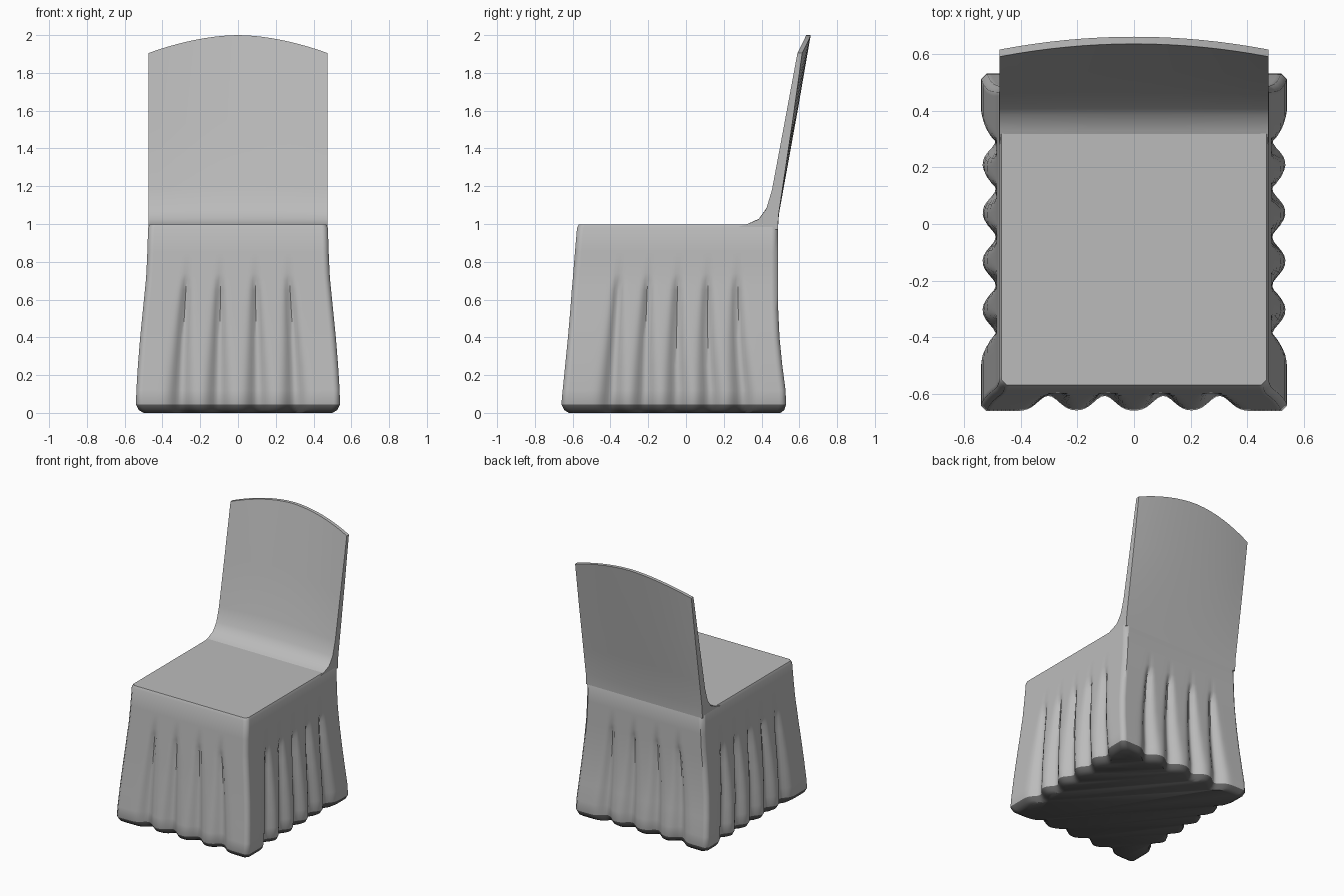
import bpy, bmesh, math

cube = bpy.data.objects.get("Cube")
if cube:
    bpy.data.objects.remove(cube)


def material(name, value):
    mat = bpy.data.materials.new(name)
    mat.use_nodes = True
    colour = (value, value, value, 1)
    mat.diffuse_color = colour
    mat.node_tree.nodes["Principled BSDF"].inputs["Base Color"].default_value = colour
    return mat


FABRIC = material("grey fabric", 0.5)
UNDERSIDE = material("dark underside", 0.12)


def finish(bm, name, mats, angle):
    bmesh.ops.recalc_face_normals(bm, faces=bm.faces)
    mesh = bpy.data.meshes.new(name)
    bm.to_mesh(mesh)
    bm.free()
    for mat in mats:
        mesh.materials.append(mat)
    obj = bpy.data.objects.new(name, mesh)
    bpy.context.collection.objects.link(obj)
    bpy.ops.object.select_all(action="DESELECT")
    obj.select_set(True)
    bpy.context.view_layer.objects.active = obj
    bpy.ops.object.shade_smooth_by_angle(angle=math.radians(angle))
    return obj


def loft(bm, rings):
    """Skin closed rings of points and cap both ends."""
    loops = [[bm.verts.new(p) for p in ring] for ring in rings]
    n = len(loops[0])
    for a, b in zip(loops, loops[1:]):
        for i in range(n):
            j = (i + 1) % n
            bm.faces.new((a[i], a[j], b[j], b[i]))
    bm.faces.new(loops[0])
    bm.faces.new(loops[-1])


# Pleat positions along each side, as fractions of its half length
FRONT_PLEATS = [-0.58, -0.2, 0.2, 0.58]
SIDE_PLEATS = [0.03 + 0.3 * k for k in range(-2, 3)]
PLEAT_TOP = 0.74
STEPS = 72


def pleat_depth(t, half, pleats, z):
    """Inward fold, narrow at its top and opening toward the hem."""
    drop = PLEAT_TOP - z
    if drop <= 0:
        return 0
    fall = drop / PLEAT_TOP
    depth = min(1, drop / 0.08) * (0.022 + 0.034 * fall)
    width = 0.016 + 0.04 * fall
    return depth * sum(math.exp(-((t - p) * half / width) ** 2) for p in pleats)


def skirt_ring(z, half_x, front, back):
    half_y, mid_y = (back - front) / 2, (back + front) / 2
    corner = 0.02
    pts = []
    # Front, left, back and right sides, walked in order
    for side in range(4):
        along, out = (half_x, half_y) if side % 2 == 0 else (half_y, half_x)
        pleats = FRONT_PLEATS if side % 2 == 0 else SIDE_PLEATS
        if side == 3:
            pleats = [-p for p in pleats]
        for i in range(STEPS + 1):
            t = -1 + 2 * i / STEPS
            u = t * (along - corner)
            v = out - pleat_depth(t, along, pleats, z)
            x, y = [(u, -v), (v, u), (-u, v), (-v, -u)][side]
            pts.append((x, y + mid_y, z))
    return pts


# Seat cover with pleated skirt: height, half width, front and back
profile = [
    (0.0, 0.5, -0.62, 0.5), (0.015, 0.525, -0.645, 0.52),
    (0.045, 0.54, -0.66, 0.53), (0.12, 0.538, -0.653, 0.527),
    (0.25, 0.53, -0.64, 0.51), (0.4, 0.518, -0.625, 0.495),
    (0.55, 0.503, -0.612, 0.488), (0.65, 0.493, -0.605, 0.486),
    (0.7, 0.488, -0.6, 0.486), (0.74, 0.485, -0.597, 0.486),
    (0.85, 0.48, -0.588, 0.486), (0.98, 0.476, -0.577, 0.486),
    (0.998, 0.468, -0.568, 0.478),
]
bm = bmesh.new()
loft(bm, [skirt_ring(*row) for row in profile])
bm.normal_update()
for f in bm.faces:
    if f.calc_center_median().z < 0.035:
        f.material_index = 1
finish(bm, "seat_cover", [FABRIC, UNDERSIDE], 45)

# Leaning backrest with a bowed, arched top and a fillet onto the seat
section = [
    (0.28, 0.985), (0.33, 1.002), (0.385, 1.025), (0.425, 1.08),
    (0.455, 1.18), (0.515, 1.5), (0.59, 1.905), (0.615, 1.905),
    (0.565, 1.55), (0.52, 1.25), (0.49, 1.05), (0.486, 0.97),
]
rings = []
for i in range(17):
    u = -1 + i / 8
    arch = 1 + 0.105 * (1 - abs(u) ** 1.8)
    ring = []
    for y, z in section:
        rise = max(0, z - 1)
        bow = 0.05 * rise * (1 - u * u)
        ring.append((u * 0.474, y + bow, z + rise * (arch - 1)))
    rings.append(ring)
bm = bmesh.new()
loft(bm, rings)
finish(bm, "backrest_cover", [FABRIC], 45)
